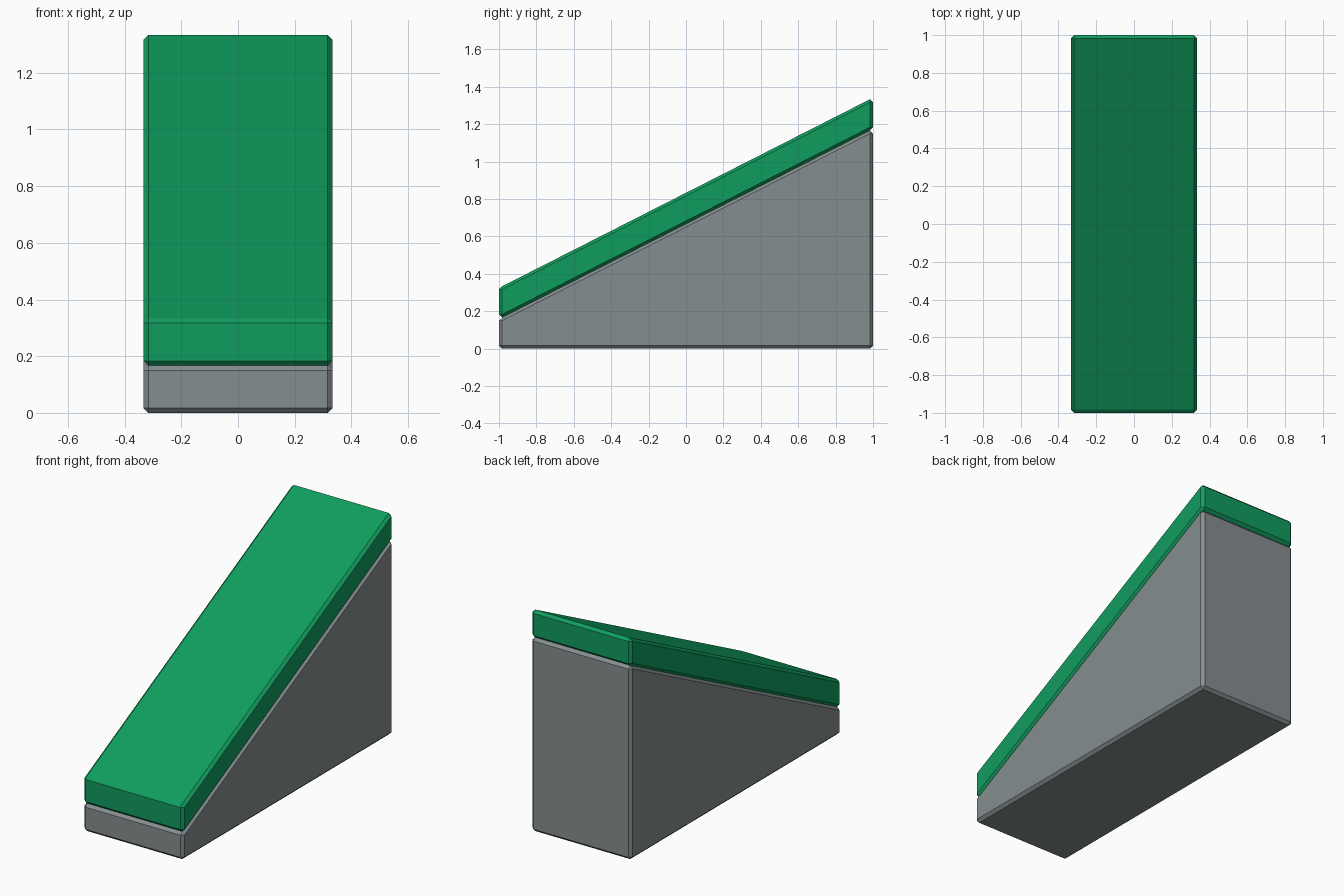
import bpy, bmesh

if "Cube" in bpy.data.objects:
    bpy.data.objects.remove(bpy.data.objects["Cube"])

CHAMFER = 1 / 60
RISE = 1.0          # height gained from front to back


def material(name, rgb):
    m = bpy.data.materials.new(name)
    m.diffuse_color = (*rgb, 1)
    m.use_nodes = True
    m.node_tree.nodes["Principled BSDF"].inputs["Base Color"].default_value = m.diffuse_color
    return m


def wedge_slab(name, z0, z1, mat, lift_from):
    """Chamfered box whose back vertices above lift_from are raised."""
    bm = bmesh.new()
    bmesh.ops.create_cube(bm, size=1)
    for v in bm.verts:
        v.co.x *= 2 / 3
        v.co.y *= 2
        v.co.z = z0 if v.co.z < 0 else z1
    bmesh.ops.bevel(bm, geom=bm.edges[:], offset=CHAMFER, segments=1,
                    affect='EDGES', clamp_overlap=True)
    for v in bm.verts:
        if v.co.y > 0 and v.co.z > lift_from:
            v.co.z += RISE
    bmesh.ops.recalc_face_normals(bm, faces=bm.faces[:])
    mesh = bpy.data.meshes.new(name)
    bm.to_mesh(mesh)
    bm.free()
    mesh.materials.append(mat)
    ob = bpy.data.objects.new(name, mesh)
    bpy.context.collection.objects.link(ob)
    return ob


stone = material("stone_grey", (0.235, 0.27, 0.279))
grass = material("grass_green", (0.0052, 0.335, 0.112))

# Grey wedge: flat bottom, sloping top
wedge_slab("ramp_base", 0, 1 / 6, stone, 1 / 12)
# Green slab lying on the slope
wedge_slab("ramp_top", 1 / 6, 1 / 3, grass, -1)
